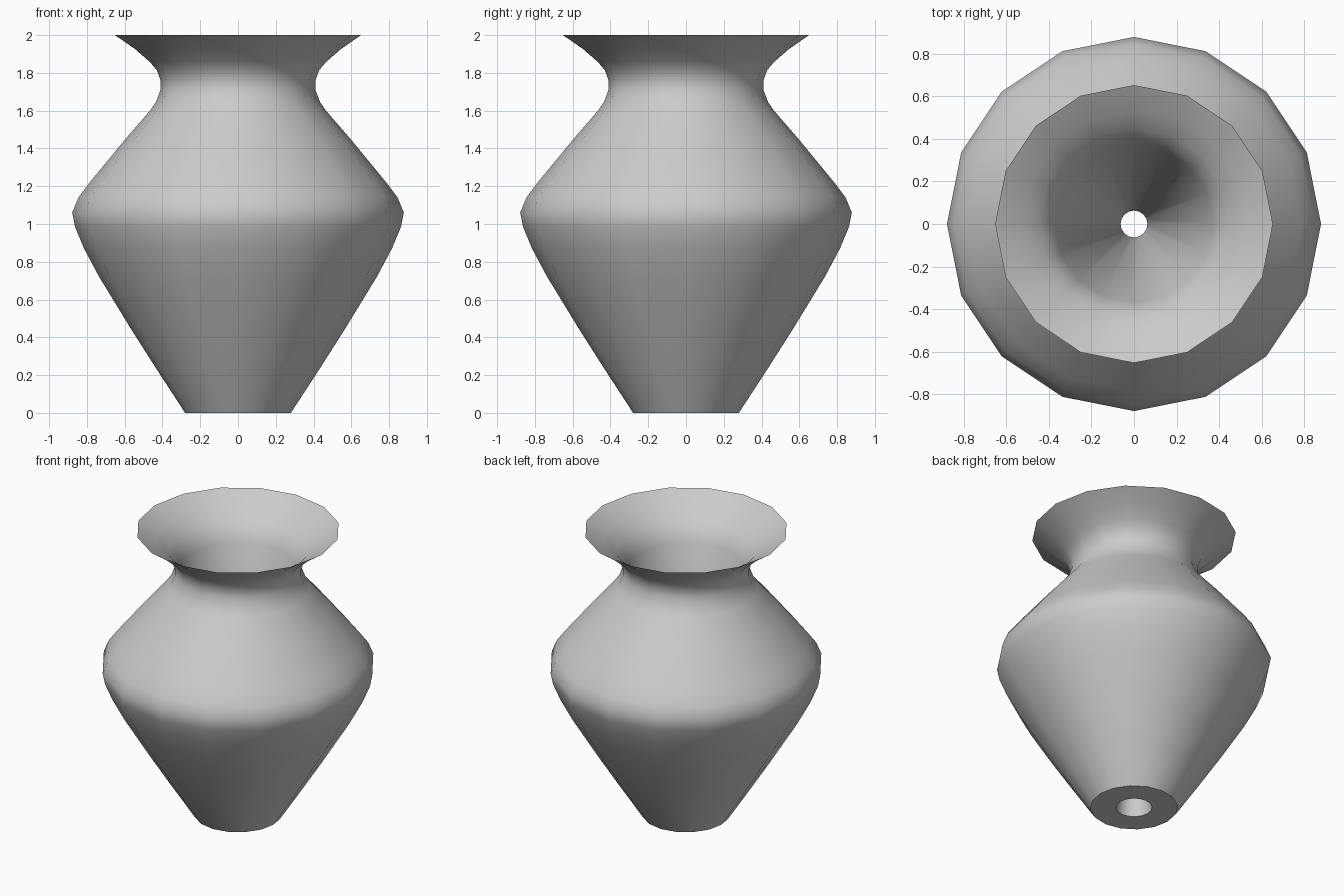
import bpy, bmesh, math

if "Cube" in bpy.data.objects:
    bpy.data.objects.remove(bpy.data.objects["Cube"])

SIDES = 16

# Closed section: base, outer wall, rim, inner flare, funnel to drain hole
profile = [
    (0.116, 0.0), (0.28, 0.0), (0.43, 0.23), (0.57, 0.45), (0.735, 0.72),
    (0.815, 0.87), (0.863, 0.985), (0.878, 1.06), (0.845, 1.14),
    (0.785, 1.22), (0.60, 1.445), (0.466, 1.60), (0.435, 1.645),
    (0.41, 1.71), (0.41, 1.76), (0.43, 1.815), (0.466, 1.857),
    (0.545, 1.926), (0.652, 2.0),
    (0.535, 1.93), (0.45, 1.862), (0.405, 1.81), (0.37, 1.74),
    (0.063, 0.30),
]


def lathe(name, section):
    """Spin a closed section about z into a smooth-shaded object."""
    bm = bmesh.new()
    rings = []
    for r, z in section:
        rings.append([bm.verts.new((r * math.cos(2 * math.pi * i / SIDES),
                                    r * math.sin(2 * math.pi * i / SIDES), z))
                      for i in range(SIDES)])
    for a, b in zip(rings, rings[1:] + rings[:1]):
        for i in range(SIDES):
            j = (i + 1) % SIDES
            bm.faces.new((a[i], a[j], b[j], b[i]))
    bmesh.ops.recalc_face_normals(bm, faces=bm.faces)
    mesh = bpy.data.meshes.new(name)
    bm.to_mesh(mesh)
    bm.free()
    obj = bpy.data.objects.new(name, mesh)
    bpy.context.collection.objects.link(obj)
    bpy.context.view_layer.objects.active = obj
    obj.select_set(True)
    bpy.ops.object.shade_smooth_by_angle(angle=math.radians(40))
    return obj


# Vase body
lathe("vase", profile)
